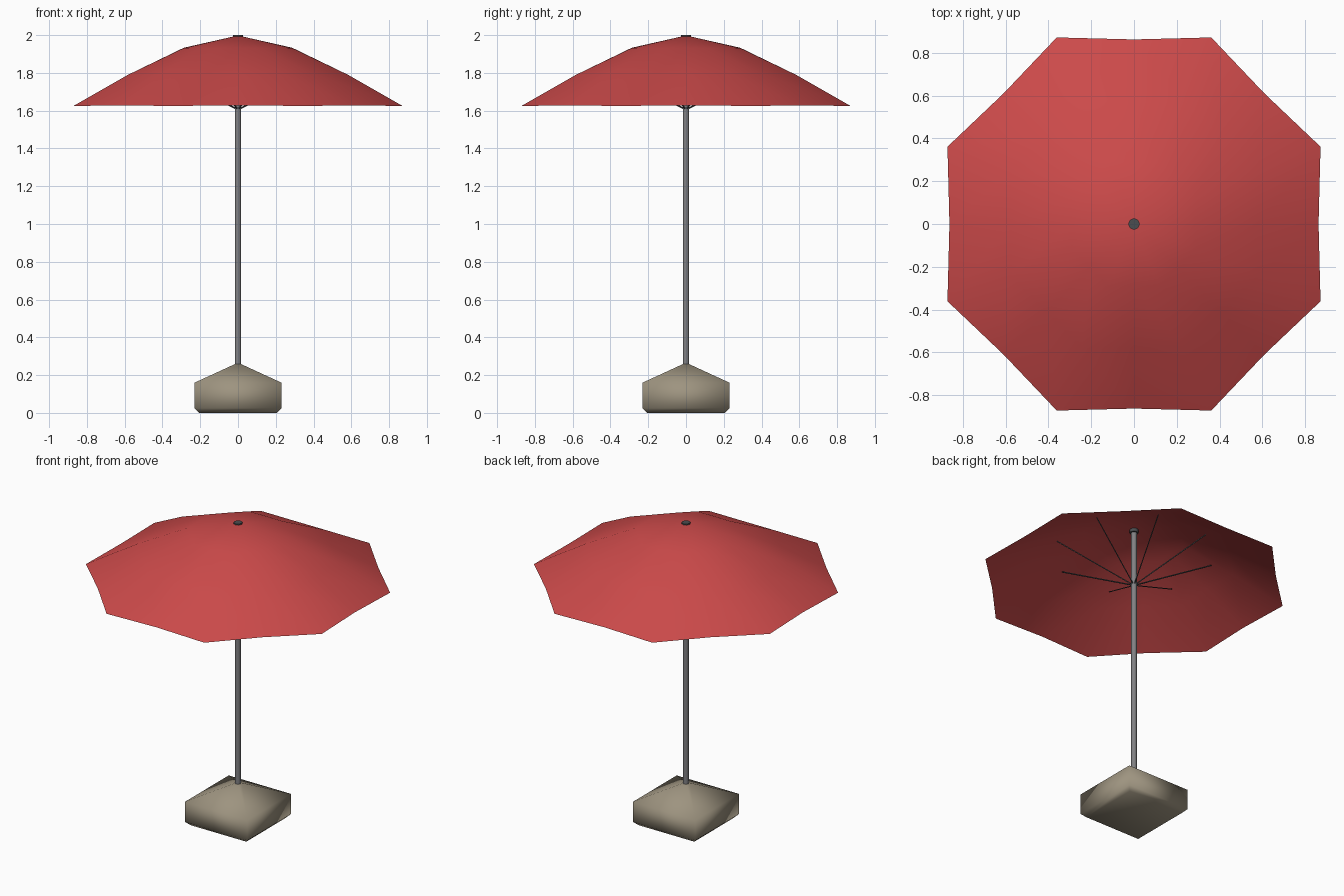
import bpy, bmesh, math
from mathutils import Vector

if "Cube" in bpy.data.objects:
    bpy.data.objects.remove(bpy.data.objects["Cube"])


def material(name, color):
    m = bpy.data.materials.new(name)
    m.diffuse_color = (*color, 1)
    m.use_nodes = True
    m.node_tree.nodes["Principled BSDF"].inputs["Base Color"].default_value = m.diffuse_color
    return m


RED = material("red fabric", (0.60, 0.068, 0.068))
STONE = material("beige stone", (0.34, 0.295, 0.215))
STEEL = material("grey steel", (0.22, 0.22, 0.23))
DARK = material("dark metal", (0.07, 0.075, 0.08))


def make(name, bm, mat, angle):
    bmesh.ops.recalc_face_normals(bm, faces=bm.faces)
    me = bpy.data.meshes.new(name)
    bm.to_mesh(me)
    bm.free()
    me.materials.append(mat)
    ob = bpy.data.objects.new(name, me)
    bpy.context.collection.objects.link(ob)
    bpy.ops.object.select_all(action='DESELECT')
    ob.select_set(True)
    bpy.context.view_layer.objects.active = ob
    bpy.ops.object.shade_smooth_by_angle(angle=math.radians(angle))
    return ob


def rod(name, a, b, r, sides, mat):
    a, b = Vector(a), Vector(b)
    bm = bmesh.new()
    bmesh.ops.create_cone(bm, cap_ends=True, segments=sides, radius1=r,
                          radius2=r, depth=(b - a).length)
    rot = Vector((0, 0, 1)).rotation_difference(b - a).to_matrix()
    for v in bm.verts:
        v.co = rot @ v.co + (a + b) / 2
    return make(name, bm, mat, 50)


def polar(r, deg, z):
    a = math.radians(deg)
    return (r * math.cos(a), r * math.sin(a), z)


# Canopy: eight ribs with panels pulled in slightly between them
bm = bmesh.new()
apex = bm.verts.new((0, 0, 1.998))
prev = None
for r, z in [(0.314, 1.93), (0.63, 1.79), (0.943, 1.625)]:
    ring = [bm.verts.new(polar(r * (1 if i % 2 else 0.914), i * 22.5,
                               z if i % 2 else z + 0.003)) for i in range(16)]
    for i in range(16):
        j = (i + 1) % 16
        if prev:
            bm.faces.new((prev[i], ring[i], ring[j], prev[j]))
        else:
            bm.faces.new((apex, ring[i], ring[j]))
    prev = ring
canopy = make("canopy", bm, RED, 60)
if canopy.data.polygons[0].normal.z < 0:
    canopy.data.flip_normals()

# Pole and top cap
rod("pole", (0, 0, 0.2), (0, 0, 1.98), 0.017, 16, STEEL)
rod("top_cap", (0, 0, 1.97), (0, 0, 2.0), 0.027, 8, DARK)

# Struts from the pole to the ribs
for i in range(8):
    a = 22.5 + 45 * i
    rod(f"strut_{i + 1}", polar(0.01, a, 1.61), polar(0.49, a, 1.83), 0.004, 4, DARK)

# Weighted base: square block with chamfered bottom and pyramid top
bm = bmesh.new()
prev = None
for w, z in [(0.205, 0), (0.23, 0.025), (0.23, 0.16), (0.017, 0.258)]:
    ring = [bm.verts.new((w * x, w * y, z))
            for x, y in [(-1, -1), (1, -1), (1, 1), (-1, 1)]]
    if prev:
        for i in range(4):
            j = (i + 1) % 4
            bm.faces.new((prev[i], prev[j], ring[j], ring[i]))
    else:
        bm.faces.new(ring[::-1])
    prev = ring
bm.faces.new(prev)
make("base", bm, STONE, 70)
